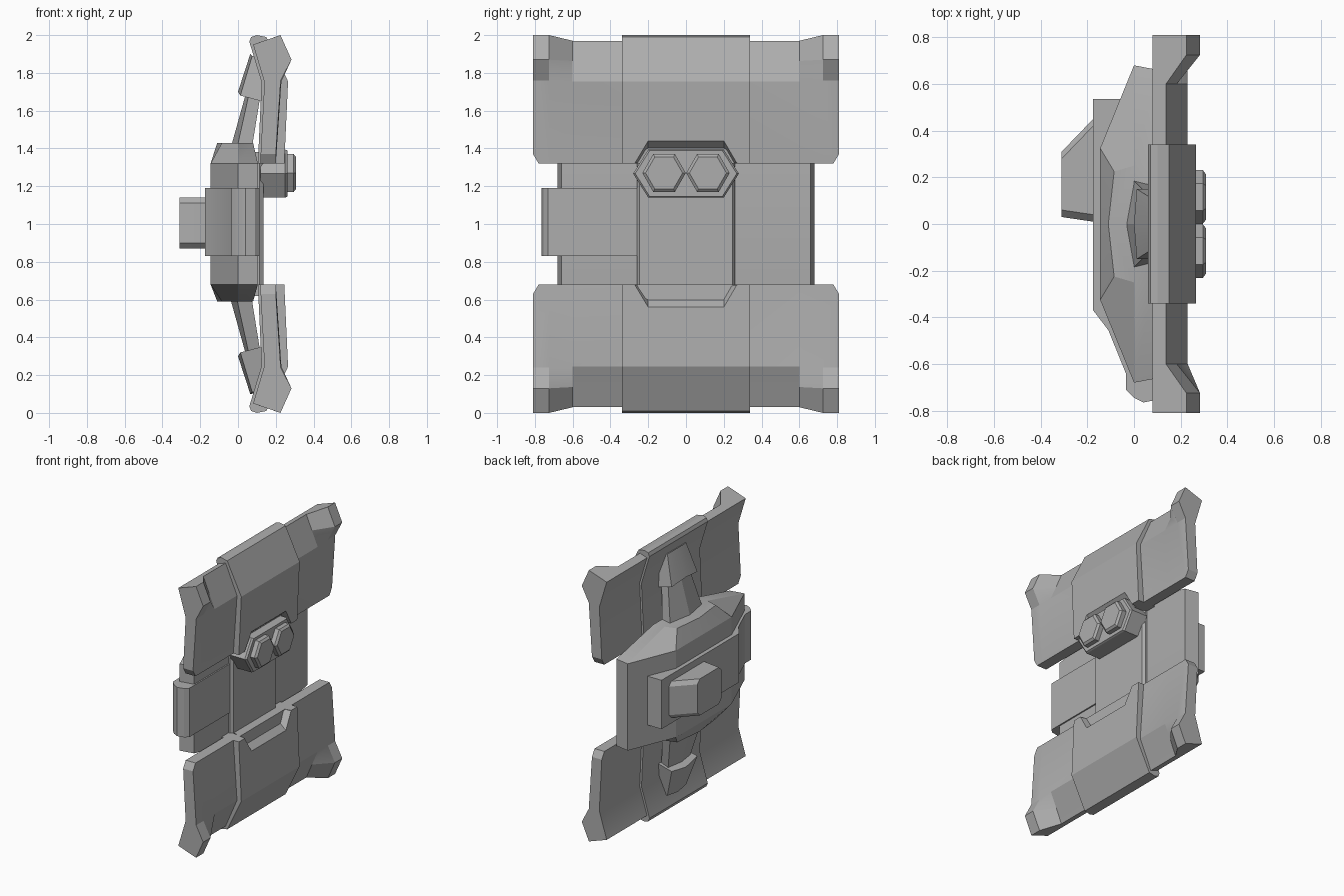
import bpy, bmesh, math

cube = bpy.data.objects.get("Cube")
if cube:
    bpy.data.objects.remove(cube, do_unlink=True)

grey = bpy.data.materials.new("mid grey")
grey.use_nodes = True
COL = (0.42, 0.42, 0.42, 1)
grey.diffuse_color = COL
grey.node_tree.nodes["Principled BSDF"].inputs["Base Color"].default_value = COL


def loft(name, rings, flip=False, angle=22):
    """Skin a closed solid through matching rings; flip mirrors it about z = 1."""
    bm = bmesh.new()
    vs = [[bm.verts.new((x, y, 2 - z if flip else z)) for x, y, z in r] for r in rings]
    n = len(vs[0])
    for a, b in zip(vs, vs[1:]):
        for i in range(n):
            j = (i + 1) % n
            bm.faces.new((a[i], a[j], b[j], b[i]))
    bm.faces.new(vs[0])
    bm.faces.new(vs[-1])
    bmesh.ops.recalc_face_normals(bm, faces=bm.faces)
    me = bpy.data.meshes.new(name)
    bm.to_mesh(me)
    bm.free()
    me.materials.append(grey)
    ob = bpy.data.objects.new(name, me)
    bpy.context.collection.objects.link(ob)
    smooth(ob, angle)
    return ob


def smooth(ob, angle=22):
    bpy.ops.object.select_all(action='DESELECT')
    ob.select_set(True)
    bpy.context.view_layer.objects.active = ob
    bpy.ops.object.shade_smooth_by_angle(angle=math.radians(angle))


def both(pts):
    """Mirror a half outline of (x, y) points, ordered from +y inwards, onto -y."""
    return pts + [(x, -y) for x, y in reversed(pts) if y > 0]


def prism_z(name, outline, z0, z1):
    return loft(name, [[(x, y, z) for x, y in outline] for z in (z0, z1)])


def prism_x(name, sections):
    """Sections are (x, outline in y and z)."""
    return loft(name, [[(x, y, z) for y, z in o] for x, o in sections])


# Panel cross-sections in x, z: thin middle and flared ends
def panel_ring(y, end, bottom=1.32):
    if end:
        front = [(.225, 2.0), (.283, 1.87), (.226, 1.76)]
    else:
        front = [(.137, 1.97), (.183, 1.863), (.23, 1.755)]
    prof = [(.12, bottom), (.14, 1.75), (.08, 1.95)] + front + [(.20, bottom)]
    return [(x, y, z) for x, z in prof]


BAND = [(.105, 1.32), (.125, 1.75), (.06, 1.965), (.07, 1.99), (.10, 2.0),
        (.15, 1.99), (.265, 1.755), (.245, 1.32)]

for flip, tag in ((False, "upper"), (True, "lower")):
    # Wide plate with flared corners
    rings = [panel_ring(-.81, True, 1.37), panel_ring(-.78, True), panel_ring(-.725, True),
             panel_ring(-.6, False)]
    rings += [[(x, -y, z) for x, y, z in r] for r in reversed(rings)]
    loft(tag + "_panel", rings, flip)

    # Raised centre band with a sloping notch
    band = loft(tag + "_band", [[(x, y, z) for x, z in BAND] for y in (-.34, .34)], flip)
    notch = [
        [(.13, y, z) for y, z in ((-.25, 1.2), (-.25, 1.315), (-.2, 1.335),
                                  (.2, 1.335), (.25, 1.315), (.25, 1.2))],
        [(.25, y, z) for y, z in ((-.27, 1.2), (-.27, 1.325), (-.2, 1.44),
                                  (.2, 1.44), (.27, 1.325), (.27, 1.2))],
        [(.40, y, z) for y, z in ((-.27, 1.2), (-.27, 1.325), (-.2, 1.44),
                                  (.2, 1.44), (.27, 1.325), (.27, 1.2))]]
    cutter = loft("notch_cutter", notch, flip)
    cutter.hide_render = True
    mod = band.modifiers.new("notch", 'BOOLEAN')
    mod.object = cutter
    mod.solver = 'EXACT'
    bpy.context.view_layer.objects.active = band
    bpy.ops.object.modifier_apply(modifier="notch")
    bpy.data.objects.remove(cutter, do_unlink=True)
    smooth(band)

    # Tapered rear spine and its wedge cap
    spine = []
    for z, back, side, front, w in ((1.38, -.045, -.01, .07, .195), (1.72, .05, .065, .125, .12)):
        spine.append([(x, y, z) for x, y in both([(front, w * .9), (side, w), (back, 0)])])
    loft(tag + "_spine", spine, flip, 15)
    wedge = [[(.125, .15, 1.65), (.012, .15, 1.68), (0, 0, 1.70),
              (.012, -.15, 1.68), (.125, -.15, 1.65)],
             [(.125, .11, 1.89), (.075, .11, 1.89), (.065, 0, 1.90),
              (.075, -.11, 1.89), (.125, -.11, 1.89)]]
    loft(tag + "_spine_cap", wedge, flip, 15)

# Central hull: wide middle rising to a smaller plateau above and below
wide = both([(.105, .66), (0, .68), (-.145, .325), (-.145, 0)])
small = both([(.08, .27), (0, .25), (-.085, .225), (-.11, 0)])
loft("hull", [[(x, y, z) for x, y in o]
              for o, z in ((small, .59), (wide, .68), (wide, 1.32), (small, 1.43))])

# Front centre plate
prism_x("front_plate", [(.06, [(-.26, .62), (.26, .62), (.26, 1.38), (-.26, 1.38)]),
                        (.115, [(-.26, .62), (.26, .62), (.26, 1.38), (-.26, 1.38)]),
                        (.135, [(-.245, .65), (.245, .65), (.245, 1.35), (-.245, 1.35)])])

# Strap wrapped round the back and one side
prism_z("side_strap", [(-.06, .535), (-.175, .535), (-.175, -.37), (-.11, -.455), (-.035, -.64),
                       (-.035, -.71), (0, -.745), (.04, -.765), (.09, -.755), (.115, -.73),
                       (.115, -.25), (0, -.2)], .83, 1.19)


# Rear grip block
def block(y0, y1, z0, z1, c):
    return [(y0 + c, z0), (y1 - c, z0), (y1, z0 + c), (y1, z1 - c),
            (y1 - c, z1), (y0 + c, z1), (y0, z1 - c), (y0, z0 + c)]


prism_x("rear_grip", [(-.16, block(.01, .45, .87, 1.14, .03)),
                      (-.175, block(.01, .45, .87, 1.14, .03)),
                      (-.31, block(.03, .31, .87, 1.14, .03))])


# Lug with two hexagonal lenses
def lug(s):
    return [(y * s, 1.267 + z * s) for y, z in ((-.28, 0), (-.2, -.127), (.2, -.127),
                                                (.28, 0), (.2, .127), (-.2, .127))]


prism_x("lens_housing", [(.12, lug(1)), (.25, lug(1)), (.262, lug(.96))])


def hexagon(y, r):
    return [(y + r * math.cos(k * math.pi / 3), 1.27 + r * math.sin(k * math.pi / 3))
            for k in range(6)]


for y, side in ((-.116, "right"), (.116, "left")):
    prism_x(side + "_lens", [(.25, hexagon(y, .115)), (.295, hexagon(y, .115)),
                             (.308, hexagon(y, .098))])
